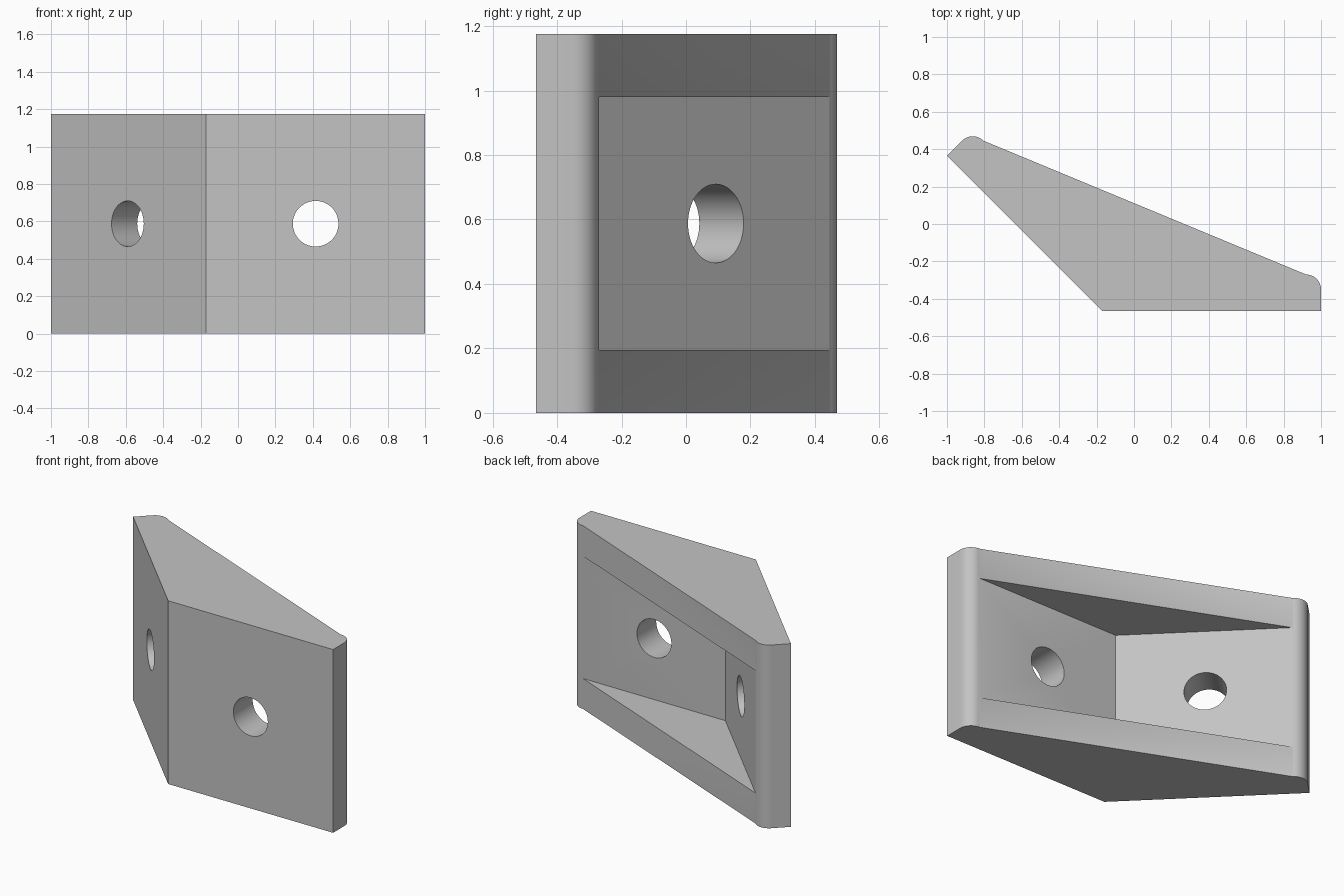
import bpy, bmesh
from math import pi, sin, cos, radians
from mathutils import Vector, Matrix

if "Cube" in bpy.data.objects:
    bpy.data.objects.remove(bpy.data.objects["Cube"])

HEIGHT, WALL, ROUND, HOLE = 1.175, 0.195, 0.08, 0.122
BACK = -0.27                      # inner face of the straight plate
INNER = Vector((-0.09, BACK))     # inside corner of the bend
TIP_R = Vector((0.92, BACK))      # gusset ends
TIP_L = Vector((-0.805, 0.445))

grey = bpy.data.materials.new("light grey")
grey.use_nodes = True
colour = (0.55, 0.55, 0.55, 1)
grey.diffuse_color = colour
grey.node_tree.nodes["Principled BSDF"].inputs["Base Color"].default_value = colour


def to_object(name, bm):
    bmesh.ops.recalc_face_normals(bm, faces=bm.faces)
    mesh = bpy.data.meshes.new(name)
    bm.to_mesh(mesh)
    bm.free()
    mesh.materials.append(grey)
    obj = bpy.data.objects.new(name, mesh)
    bpy.context.collection.objects.link(obj)
    return obj


def prism(name, outline, bottom, top):
    bm = bmesh.new()
    face = bm.faces.new([bm.verts.new((p[0], p[1], bottom)) for p in outline])
    side = bmesh.ops.extrude_face_region(bm, geom=[face])["geom"]
    verts = [v for v in side if isinstance(v, bmesh.types.BMVert)]
    bmesh.ops.translate(bm, verts=verts, vec=(0, 0, top - bottom))
    return to_object(name, bm)


def arc(cx, cy, start, steps=12):
    angles = [radians(start + 90 * i / steps) for i in range(steps + 1)]
    return [(cx + ROUND * cos(a), cy + ROUND * sin(a)) for a in angles]


def drill(name, x, y, turn):
    bm = bmesh.new()
    bmesh.ops.create_cone(bm, cap_ends=True, segments=64, radius1=HOLE, radius2=HOLE, depth=0.7,
                          matrix=Matrix.Translation((x, y, HEIGHT / 2))
                          @ Matrix.Rotation(turn, 4, "Z") @ Matrix.Rotation(pi / 2, 4, "X"))
    return to_object(name, bm)


# Wedge body with rounded plate ends
outline = [(-1, 0.365), (-0.17, -0.465), (1, -0.465)]
outline += arc(TIP_R.x, BACK - ROUND, 0)
outline += arc(-0.862, 0.389, 45)
bracket = prism("angled_bracket", outline, 0, HEIGHT)

# Triangular pocket between the gussets, and the two bolt holes
along = (TIP_L - TIP_R).normalized()
out = Vector((along.y, -along.x)) * 0.2
pocket = prism("pocket_cutter", [INNER, TIP_R, TIP_R + out, TIP_L + out, TIP_L],
               WALL, HEIGHT - WALL)
cutters = [pocket,
           drill("straight_hole_cutter", 0.415, -0.37, 0),
           drill("angled_hole_cutter", -0.52, 0.025, -pi / 4)]

bpy.context.view_layer.objects.active = bracket
bracket.select_set(True)
for cutter in cutters:
    cutter.hide_render = True
    mod = bracket.modifiers.new(cutter.name, "BOOLEAN")
    mod.operation, mod.solver, mod.object = "DIFFERENCE", "EXACT", cutter
    bpy.ops.object.modifier_apply(modifier=mod.name)
    bpy.data.objects.remove(cutter)

bpy.ops.object.shade_smooth_by_angle()
